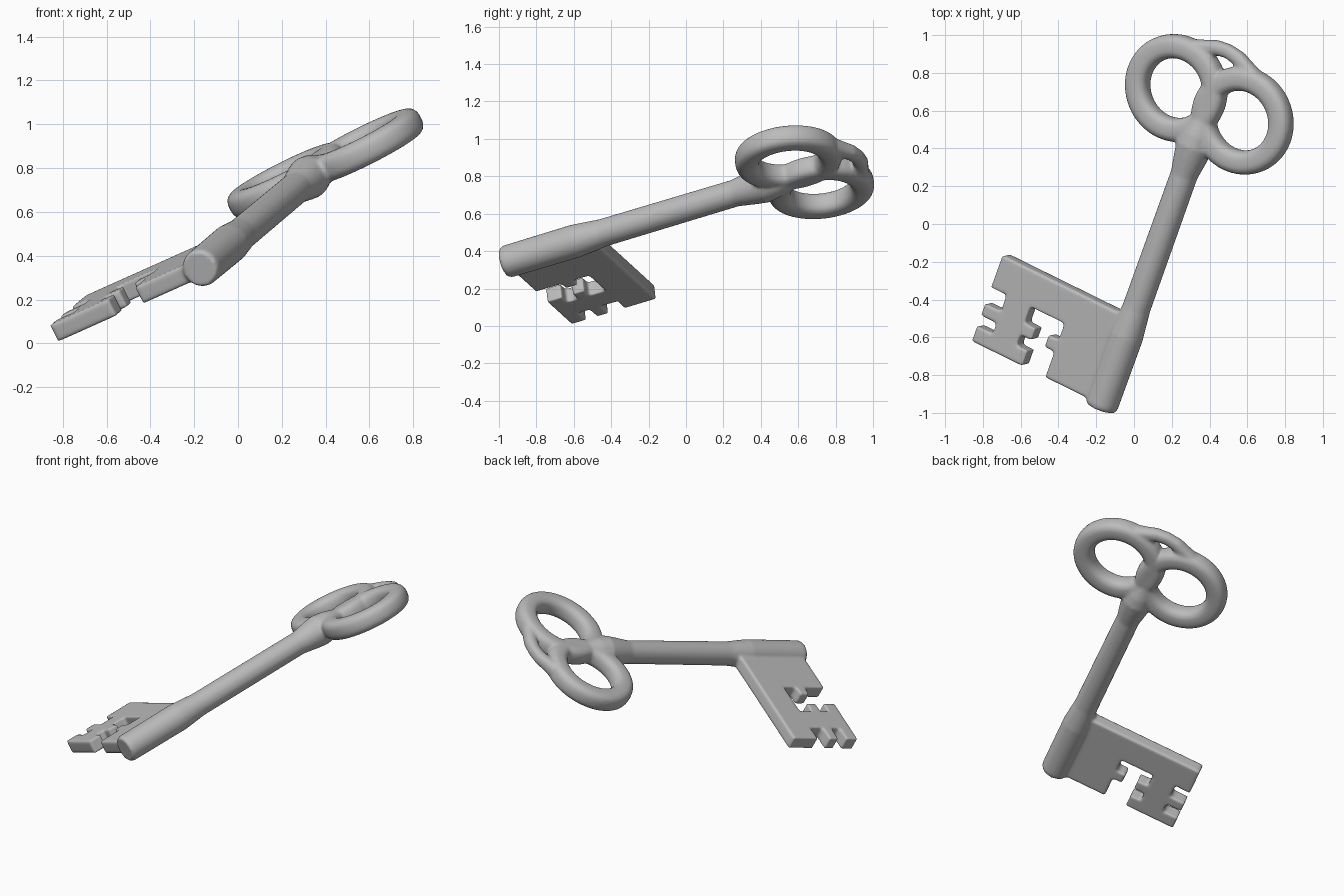
import bpy, bmesh, math
from mathutils import Vector, Matrix

if "Cube" in bpy.data.objects:
    bpy.data.objects.remove(bpy.data.objects["Cube"], do_unlink=True)

# Material
steel = bpy.data.materials.new("grey_steel")
steel.use_nodes = True
GREY = (0.5, 0.5, 0.5, 1)
steel.diffuse_color = GREY
steel.node_tree.nodes["Principled BSDF"].inputs["Base Color"].default_value = GREY

bm = bmesh.new()


def sweep(path, radii, closed=False, square=1.0, sides=24):
    """Sweep a round or boxy section along a path lying in the key's plane."""
    n = len(path)
    pts = [Vector((u, v, 0)) for u, v in path]
    rings = []
    for i, p in enumerate(pts):
        a = pts[i - 1] if i or closed else p
        b = pts[(i + 1) % n] if i < n - 1 or closed else p
        t = (b - a).normalized()
        side = Vector((t.y, -t.x, 0))
        ring = []
        for k in range(sides):
            ang = math.tau * k / sides
            c, s = (math.copysign(abs(w) ** square, w) for w in (math.cos(ang), math.sin(ang)))
            ring.append(bm.verts.new(p + radii[i] * (side * c + Vector((0, 0, s)))))
        rings.append(ring)
    for i in range(n if closed else n - 1):
        r0, r1 = rings[i], rings[(i + 1) % n]
        for k in range(sides):
            j = (k + 1) % sides
            bm.faces.new((r0[k], r0[j], r1[j], r1[k]))
    if not closed:
        bm.faces.new(rings[0][::-1])
        bm.faces.new(rings[-1])


# Shaft: thick at the bit, slim along its length, swelling into the hub
shaft = [(0, .08), (.02, .088), (.42, .09), (.58, .075), (1.36, .073),
         (1.46, .09), (1.53, .1), (1.6, .09), (1.68, .065), (1.75, .05)]
sweep([(0, v) for v, r in shaft], [r for v, r in shaft])

# Bow: two rings side by side, with a small arch across the top
for sx in (-1, 1):
    loop = [(sx * .21 + .23 * math.cos(math.tau * i / 64), 1.77 + .222 * math.sin(math.tau * i / 64))
            for i in range(64)]
    sweep(loop, [.064] * 64, closed=True, square=.75)
half = [(.26, 1.985), (.19, 2.01), (.13, 2.04), (.07, 2.07)]
arch = [(-u, v) for u, v in half] + [(0, 2.08)] + half[::-1]
thick = [.055, .05, .044, .04]
sweep(arch, thick + [.038] + thick[::-1], square=.8)

# Bit: a plate with stepped wards
C = (-.81, -.712, -.56, -.49, -.408, -.345, 0)
R = (.022, .112, .172, .243, .338, .527)
steps = [(6, 5), (0, 5), (0, 4), (1, 4), (1, 3), (0, 3), (0, 2), (1, 2), (1, 1), (0, 1),
         (0, 0), (3, 0), (3, 1), (2, 1), (2, 2), (3, 2), (3, 3), (2, 3), (2, 4), (5, 4),
         (5, 3), (4, 3), (4, 2), (5, 2), (5, 0), (6, 0)]
HALF = .043
plate = bm.faces.new([bm.verts.new((C[c], R[r], -HALF)) for c, r in steps])
top = bmesh.ops.extrude_face_region(bm, geom=[plate])
bmesh.ops.translate(bm, vec=(0, 0, 2 * HALF),
                    verts=[g for g in top["geom"] if isinstance(g, bmesh.types.BMVert)])

bmesh.ops.triangulate(bm, faces=[f for f in bm.faces if len(f.verts) > 4])
bmesh.ops.recalc_face_normals(bm, faces=bm.faces)
mesh = bpy.data.meshes.new("key")
bm.to_mesh(mesh)
bm.free()
mesh.materials.append(steel)
key = bpy.data.objects.new("key", mesh)
bpy.context.collection.objects.link(key)

# Fuse the parts into one casting and soften its edges
fuse = key.modifiers.new("fuse", 'REMESH')
fuse.mode = 'VOXEL'
fuse.voxel_size = .01
fuse.use_smooth_shade = True
soften = key.modifiers.new("soften", 'SMOOTH')
soften.factor = .5
soften.iterations = 5

# Tilt: the shaft rises to the back, the bit hangs to the right
across = Vector((.833, -.41, .373)).normalized()
along = Vector((.324, .906, .272))
along = (along - across * along.dot(across)).normalized()
frame = Matrix((across, along, across.cross(along))).transposed().to_4x4()
key.matrix_world = Matrix.Translation((-.175, -.97, .34)) @ frame
